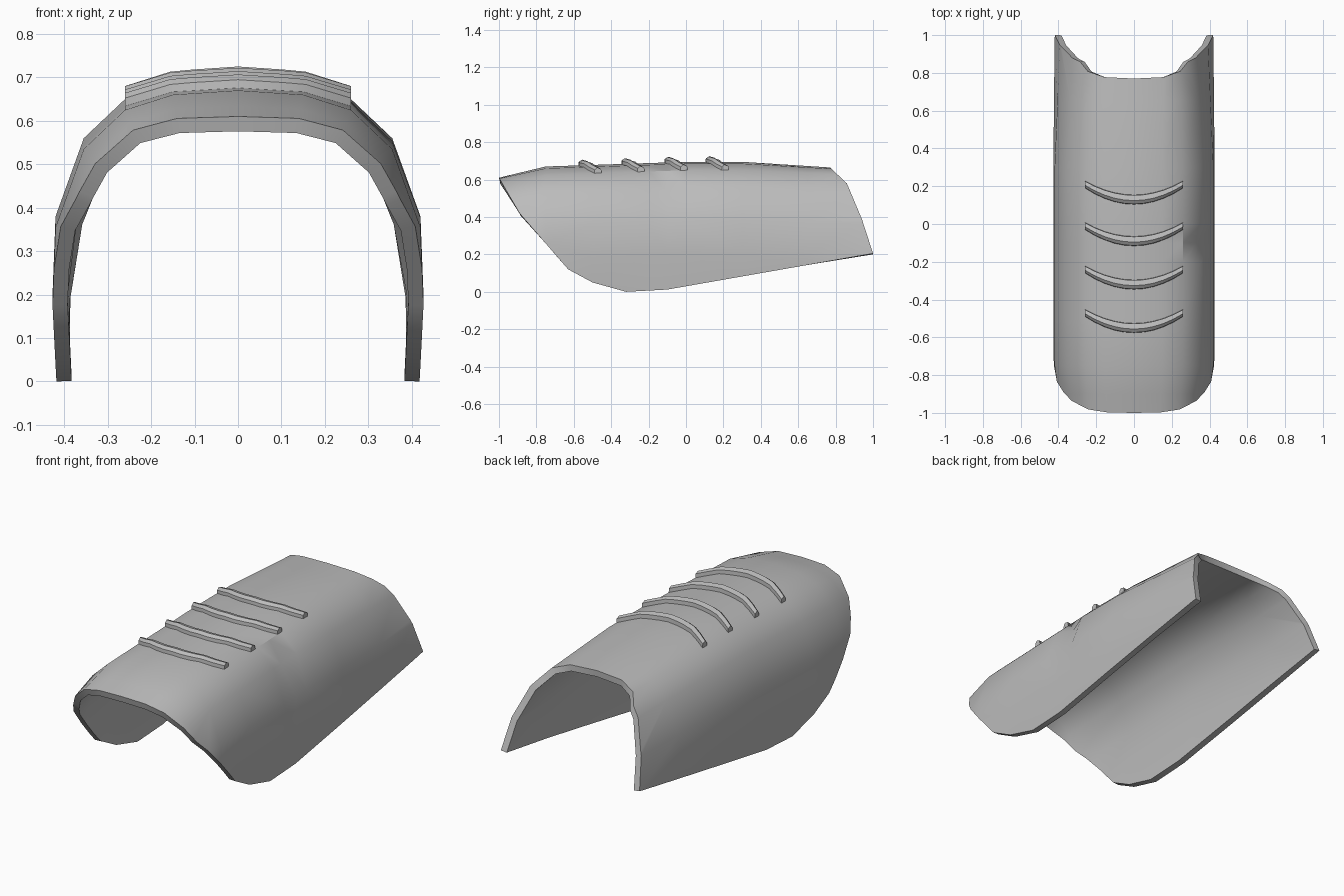
import bpy, bmesh
from mathutils import Vector

cube = bpy.data.objects.get("Cube")
if cube:
    bpy.data.objects.remove(cube, do_unlink=True)

grey = bpy.data.materials.new("plain grey")
grey.use_nodes = True
colour = (0.5, 0.5, 0.5, 1)
grey.diffuse_color = colour
grey.node_tree.nodes["Principled BSDF"].inputs["Base Color"].default_value = colour

# Half cross-sections (x, z) from crown to lower edge, keyed by y
FRONT = [(0, .61), (.14, .605), (.24, .575), (.32, .49), (.385, .36), (.42, .2), (.42, -.05)]
MIDDLE = [(0, .695), (.15, .685), (.26, .65), (.355, .56), (.42, .38), (.427, .2), (.415, -.05)]
BACK = [(0, .65), (.16, .645), (.24, .62), (.32, .53), (.39, .37), (.42, .2), (.415, -.05)]
SHOULDER = [(x, z - .025) for x, z in MIDDLE]
KEYS = [(-1, FRONT), (-.75, SHOULDER), (0, MIDDLE), (.3, MIDDLE), (1, BACK)]


def section(y):
    y = max(-1, min(1, y))
    for (y0, a), (y1, b) in zip(KEYS, KEYS[1:]):
        if y <= y1:
            t = (y - y0) / (y1 - y0)
            return [Vector(p).lerp(Vector(q), t) for p, q in zip(a, b)]


def surface_z(x, y):
    pts = section(y)
    for p, q in zip(pts, pts[1:]):
        if abs(x) <= q.x:
            return p.y + (q.y - p.y) * (abs(x) - p.x) / (q.x - p.x)
    return pts[-1].y


def finish(name, bm, thickness=0):
    mesh = bpy.data.meshes.new(name)
    bm.to_mesh(mesh)
    bm.free()
    mesh.materials.append(grey)
    obj = bpy.data.objects.new(name, mesh)
    bpy.context.collection.objects.link(obj)
    bpy.ops.object.select_all(action="DESELECT")
    obj.select_set(True)
    bpy.context.view_layer.objects.active = obj
    if thickness:
        mod = obj.modifiers.new("wall", "SOLIDIFY")
        mod.thickness, mod.offset = thickness, -1
        bpy.ops.object.modifier_apply(modifier=mod.name)
    bpy.ops.object.shade_smooth_by_angle(angle=.6)


def grid_faces(bm, rows, closed=False):
    for a, b in zip(rows, rows[1:]):
        for i in range(len(a) if closed else len(a) - 1):
            j = (i + 1) % len(a)
            bm.faces.new((a[i], a[j], b[j], b[i]))


# Curved shell: loft the arch along y
bm = bmesh.new()
rows = []
for y in [-1, -.9, -.75, -.5, -.2, -.1, 0, .3, .65, 1]:
    half = section(y)
    arch = [(-p.x, p.y) for p in reversed(half[1:])] + [(p.x, p.y) for p in half]
    rows.append([bm.verts.new((x, y, z)) for x, z in arch])
grid_faces(bm, rows)

# Small dent beside the second ridge
rows[5][9].co += Vector((-.025, 0, -.025))

# Trim the shell to its side outline
outline = [(-1, .61), (-.89, .42), (-.63, .12), (-.5, .05), (-.32, 0), (-.1, .012),
           (1, .205), (.94, .39), (.86, .58), (.775, .66)]
for (y0, z0), (y1, z1) in zip(outline, outline[1:]):
    bmesh.ops.bisect_plane(bm, geom=bm.verts[:] + bm.edges[:] + bm.faces[:], dist=1e-5,
                           plane_co=(0, y0, z0), plane_no=(0, z1 - z0, y0 - y1),
                           clear_outer=True)

# Point all faces outward so the wall grows inward
bm.normal_update()
for f in bm.faces:
    c = f.calc_center_median()
    if f.normal.dot(Vector((c.x, 0, c.z - .2))) < 0:
        f.normal_flip()
finish("curved_shell", bm, .035)

# Four bowed raised ridges across the crown
PROFILE = [(-.028, -.02), (-.024, .018), (-.006, .03), (.022, .022), (.026, -.02)]
for n, y_mid in enumerate([.13, -.09, -.32, -.55]):
    bm = bmesh.new()
    rows = []
    for i in range(11):
        x = -.26 + .052 * i
        bow = (x / .26) ** 2
        y = y_mid + .08 * bow
        z = surface_z(x, y)
        slim = 1 - .25 * bow
        rows.append([bm.verts.new((x, y + dy * slim, z + dz)) for dy, dz in PROFILE])
    grid_faces(bm, rows, closed=True)
    bm.faces.new(rows[0])
    bm.faces.new(rows[-1])
    bmesh.ops.recalc_face_normals(bm, faces=bm.faces)
    finish(f"raised_ridge_{n + 1}", bm)
